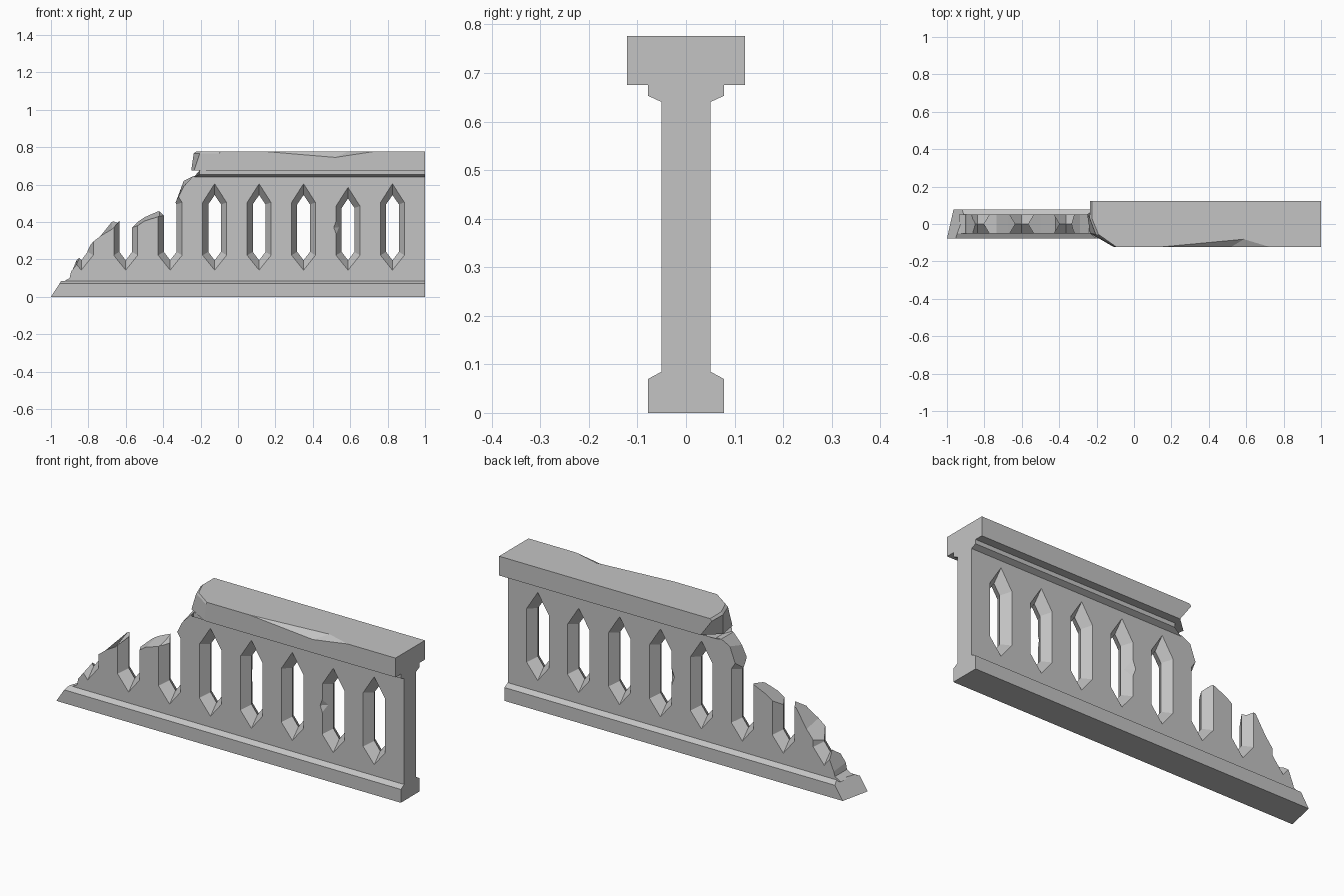
import bpy, bmesh
from mathutils import Vector

cube = bpy.data.objects.get("Cube")
if cube:
    bpy.data.objects.remove(cube, do_unlink=True)

stone = bpy.data.materials.new("grey_stone")
stone.use_nodes = True
stone.diffuse_color = (0.55, 0.55, 0.55, 1)
bsdf = next(n for n in stone.node_tree.nodes if n.type == 'BSDF_PRINCIPLED')
bsdf.inputs["Base Color"].default_value = stone.diffuse_color
bsdf.inputs["Roughness"].default_value = 0.9


def finish(name, bm):
    bmesh.ops.recalc_face_normals(bm, faces=bm.faces)
    mesh = bpy.data.meshes.new(name)
    bm.to_mesh(mesh)
    bm.free()
    mesh.materials.append(stone)
    obj = bpy.data.objects.new(name, mesh)
    bpy.context.collection.objects.link(obj)
    return obj


def loft(bm, loops):
    """Skin matching loops of points and close both ends."""
    rings = [[bm.verts.new(p) for p in loop] for loop in loops]
    for a, b in zip(rings, rings[1:]):
        for i in range(len(a)):
            j = (i + 1) % len(a)
            bm.faces.new((a[i], a[j], b[j], b[i]))
    bm.faces.new(rings[0])
    bm.faces.new(rings[-1])


def hull(bm, points):
    verts = [bm.verts.new(p) for p in points]
    res = bmesh.ops.convex_hull(bm, input=verts)
    loose = [v for v in res["geom_interior"] if isinstance(v, bmesh.types.BMVert)]
    bmesh.ops.delete(bm, geom=loose, context='VERTS')


def cut(obj, cutters):
    """Subtract the cutters, bake the result, then discard them."""
    for c in cutters:
        c.hide_render = True
        mod = obj.modifiers.new(c.name, 'BOOLEAN')
        mod.operation = 'DIFFERENCE'
        mod.solver = 'EXACT'
        mod.object = c
    graph = bpy.context.evaluated_depsgraph_get()
    baked = bpy.data.meshes.new_from_object(obj.evaluated_get(graph))
    obj.modifiers.clear()
    obj.data = baked
    for c in cutters:
        bpy.data.objects.remove(c, do_unlink=True)


def mirrored(half):
    """Close a half profile of (y, z) points across the centre plane."""
    return half + [(-y, z) for y, z in reversed(half)]


# Plinth with sloped shoulders and a broken left end
plinth = mirrored([(0.078, 0), (0.078, 0.07), (0.05, 0.085)])
bm = bmesh.new()
loft(bm, [
    [(-1 + (0.035 if y > 0 else 0) + 0.65 * z, y, z) for y, z in plinth],
    [(1, y, z) for y, z in plinth]])
finish("plinth", bm)

# Pierced wall: jagged outline as x, z and the height drop on front and back
outline = [
    (1, 0.645, 0, 0), (1, 0.08, 0, 0), (-0.935, 0.08, 0, 0),
    (-0.9, 0.1, 0, 0), (-0.893, 0.134, 0, 0.01), (-0.853, 0.216, 0.03, 0),
    (-0.838, 0.24, 0, 0), (-0.805, 0.27, 0, 0.05), (-0.735, 0.345, 0.02, 0.04),
    (-0.675, 0.4, 0.04, 0), (-0.634, 0.41, 0.01, 0), (-0.566, 0.38, 0.02, 0),
    (-0.5, 0.425, 0.02, 0), (-0.42, 0.46, 0.03, 0), (-0.397, 0.45, 0.01, 0.02),
    (-0.363, 0.48, 0, 0), (-0.335, 0.5, 0, 0), (-0.29, 0.62, 0.03, 0),
    (-0.24, 0.645, 0, 0)]
bm = bmesh.new()
loft(bm, [
    [(x, -0.05, z - f) for x, z, f, b in outline],
    [(x, 0.05, z - b) for x, z, f, b in outline]])
wall = finish("pierced_wall", bm)


# Six-sided openings, narrowest in the middle of the wall
def opening(x, y, top):
    t = abs(y) / 0.05
    w = 0.034 + 0.03 * t
    lo, lo_side = 0.195 - 0.053 * t, 0.24 - 0.018 * t
    hi_side, hi = top - 0.11 + 0.01 * t, top - 0.06 + 0.06 * t
    return [(x, y, lo), (x + w, y, lo_side), (x + w, y, hi_side),
            (x, y, hi), (x - w, y, hi_side), (x - w, y, lo_side)]


bm = bmesh.new()
for i in range(8):
    x = 0.826 - 0.2377 * i
    top = 0.585 if i == 1 else 0.604
    loft(bm, [opening(x, y, top) for y in (-0.06, 0, 0.06)])
openings = finish("openings_cutter", bm)

# Small chips knocked off two opening edges, one on each side
bm = bmesh.new()
for x, side in ((0.53, -1), (0.05, 1)):
    y = side * 0.05
    hull(bm, [(x - 0.018, y, 0.37), (x + 0.03, y, 0.5), (x + 0.03, y, 0.24),
              (x + 0.035, y - side * 0.05, 0.37), (x, y + side * 0.03, 0.37)])
chips = finish("chips_cutter", bm)
cut(wall, [openings, chips])

# Moulding under the coping
moulding = mirrored([(0.05, 0.64), (0.078, 0.653), (0.078, 0.677)])
bm = bmesh.new()
loft(bm, [
    [(-0.235 + (0.03 if y < -0.06 else 0.06 if y > 0.06 else 0), y, z)
     for y, z in moulding],
    [(1, y, z) for y, z in moulding]])
finish("moulding", bm)

# Coping with a broken left end
bm = bmesh.new()
plans = [
    (0.675, [(-0.17, 0.122), (-0.25, 0.05), (-0.235, -0.05), (-0.11, -0.122)]),
    (0.765, [(-0.235, 0.122), (-0.237, 0.03), (-0.205, -0.055), (-0.1, -0.122)]),
    (0.776, [(-0.225, 0.122), (-0.225, 0.03), (-0.19, -0.055), (-0.095, -0.122)])]
loft(bm, [[(x, y, z) for x, y in [(1, -0.122), (1, 0.122)] + broken]
          for z, broken in plans])
coping = finish("coping", bm)

# Long shallow chip along the front top edge of the coping
bm = bmesh.new()
left, right = Vector((0.14, -0.122, 0.777)), Vector((0.73, -0.122, 0.777))
low, deep = Vector((0.52, -0.122, 0.745)), Vector((0.59, -0.08, 0.777))
out, up = Vector((0, -0.05, 0)), Vector((0, 0, 0.03))
hull(bm, [left, right, low, deep, left + out, right + out, low + out,
          left + up, right + up, deep + up])
cut(coping, [finish("edge_chip_cutter", bm)])
